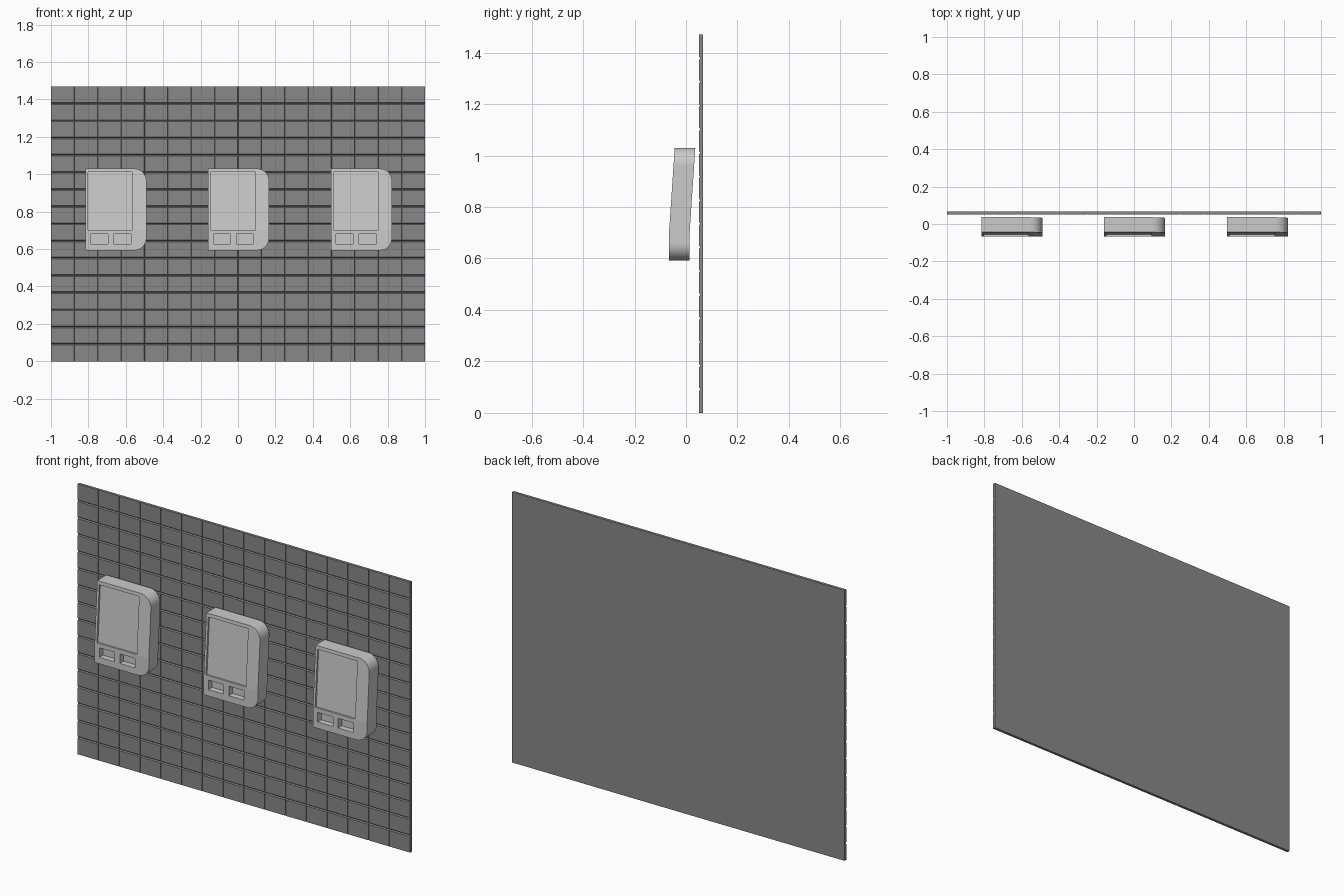
import bpy, bmesh, math
from mathutils import Vector

if "Cube" in bpy.data.objects:
    bpy.data.objects.remove(bpy.data.objects["Cube"])

H = 1.47                     # wall height
COLS, ROWS = 16, 16
BACK, FRONT, GROOVE = 0.066, 0.051, 0.056


def add_box(bm, x0, x1, y0, y1, z0, z1):
    res = bmesh.ops.create_cube(bm, size=1)
    for v in res["verts"]:
        v.co = Vector((x0 if v.co.x < 0 else x1,
                       y0 if v.co.y < 0 else y1,
                       z0 if v.co.z < 0 else z1))
    return res["verts"]


def to_object(bm, name):
    me = bpy.data.meshes.new(name)
    bm.to_mesh(me)
    bm.free()
    ob = bpy.data.objects.new(name, me)
    bpy.context.collection.objects.link(ob)
    return ob


dark = bpy.data.materials.new("dark_grey")
dark.diffuse_color = (0.25, 0.25, 0.25, 1)
dark.use_nodes = True
dark.node_tree.nodes["Principled BSDF"].inputs["Base Color"].default_value = dark.diffuse_color

# Wall backing
bm = bmesh.new()
add_box(bm, -1, 1, GROOVE, BACK, 0, H)
to_object(bm, "wall_backing").data.materials.append(dark)

# Wall tiles with bevelled rims: narrow vertical joints, wider horizontal joints
bm = bmesh.new()
w, h, gx, gz = 2 / COLS, H / ROWS, 0.0015, 0.005
for i in range(COLS):
    for j in range(ROWS):
        x0, x1, z0, z1 = -1 + i * w, -1 + (i + 1) * w, j * h, (j + 1) * h
        for v in add_box(bm, x0, x1, FRONT, GROOVE, z0, z1):
            if v.co.y < (FRONT + GROOVE) / 2:
                if abs(v.co.x) < 0.999:
                    v.co.x += gx if v.co.x < (x0 + x1) / 2 else -gx
                if 0.001 < v.co.z < H - 0.001:
                    v.co.z += gz if v.co.z < (z0 + z1) / 2 else -gz
to_object(bm, "wall_tiles").data.materials.append(dark)

# Terminal body: square left corners, rounded right corners
L, R, Z0, Z1, RAD, SEG = -0.163, 0.163, 0.593, 1.03, 0.065, 10
YF, YB, BEND, SLOPE = -0.066, 0.014, 0.70, 0.067
outline = [(L, Z1), (L, Z0)]
for cz, start in ((Z0 + RAD, -90), (Z1 - RAD, 0)):
    for k in range(SEG + 1):
        a = math.radians(start + 90 * k / SEG)
        outline.append((R - RAD + RAD * math.cos(a), cz + RAD * math.sin(a)))
bm = bmesh.new()
face = bm.faces.new([bm.verts.new((x, YF, z)) for x, z in outline])
ext = bmesh.ops.extrude_face_region(bm, geom=[face], use_keep_orig=True)
for g in ext["geom"]:
    if isinstance(g, bmesh.types.BMVert):
        g.co.y = YB
bmesh.ops.recalc_face_normals(bm, faces=bm.faces[:])
body = to_object(bm, "terminal_left")

# Screen recess and two tray slots
bm = bmesh.new()
add_box(bm, -0.150, 0.090, YF - 0.05, YF + 0.010, 0.703, 1.011)
for x0 in (-0.135, -0.012):
    add_box(bm, x0, x0 + 0.092, YF - 0.05, YF + 0.032, 0.628, 0.680)
cutter = to_object(bm, "recess_cutter")
cutter.hide_render = True
mod = body.modifiers.new("recesses", "BOOLEAN")
mod.operation, mod.solver, mod.object = "DIFFERENCE", "EXACT", cutter
deps = bpy.context.evaluated_depsgraph_get()
mesh = bpy.data.meshes.new_from_object(body.evaluated_get(deps))
body.modifiers.clear()
bpy.data.objects.remove(cutter)

# Lean the part above the bend back towards the wall
bm = bmesh.new()
bm.from_mesh(mesh)
bmesh.ops.bisect_plane(bm, geom=bm.verts[:] + bm.edges[:] + bm.faces[:],
                       plane_co=(0, 0, BEND), plane_no=(0, 0, 1))
for f in bm.faces:
    f.smooth = abs(f.normal.x) > 0.03 and abs(f.normal.z) > 0.03
for v in bm.verts:
    v.co.y += max(0, v.co.z - BEND) * SLOPE
bm.to_mesh(mesh)
bm.free()
body.data = mesh

# Three terminals in a row
for name, x in (("terminal_left", -0.653), ("terminal_middle", 0.003), ("terminal_right", 0.66)):
    ob = body if name == "terminal_left" else body.copy()
    if ob is not body:
        bpy.context.collection.objects.link(ob)
    ob.name = name
    ob.location.x = x
